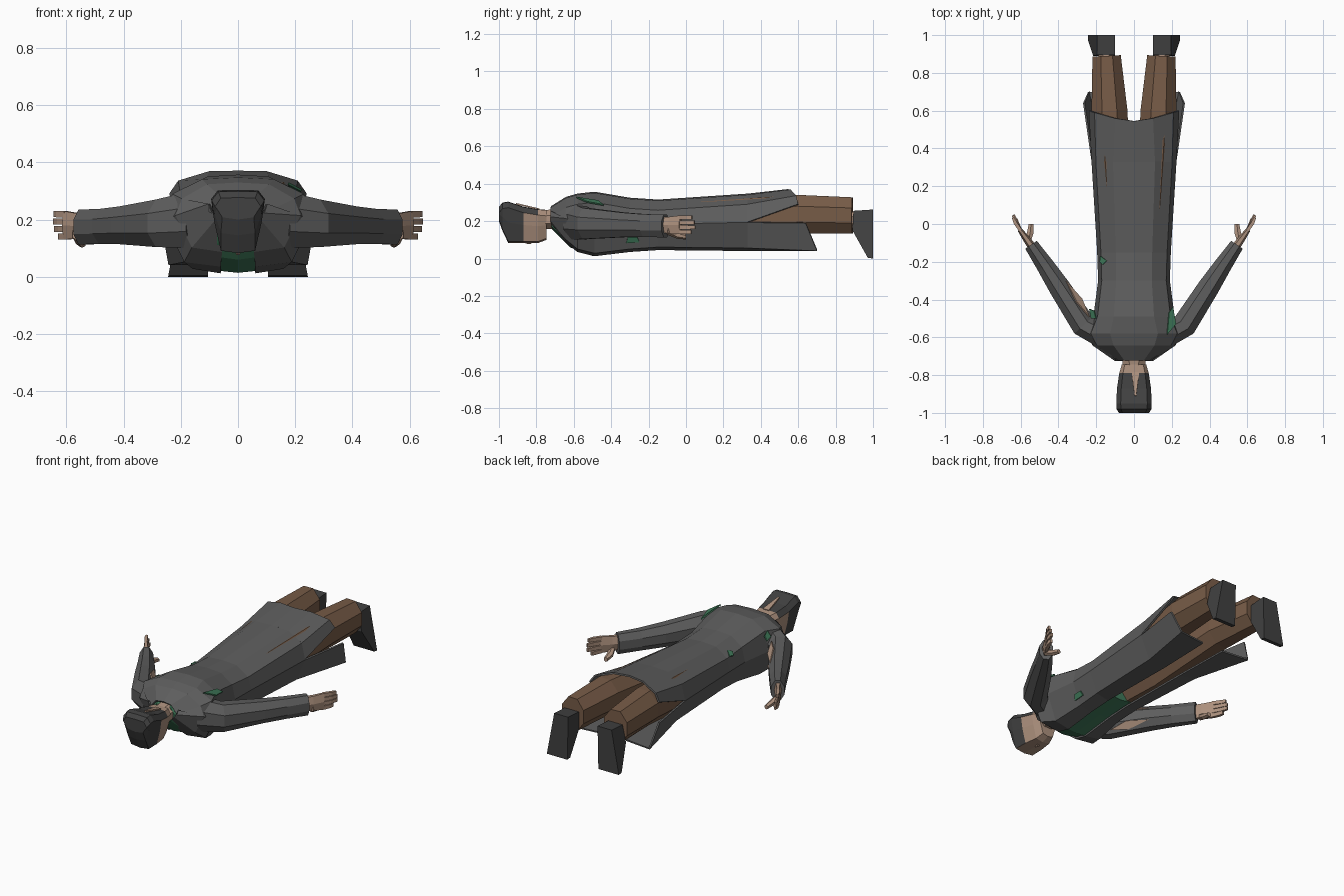
import bpy, bmesh
from mathutils import Vector
from math import cos, sin, tau

if "Cube" in bpy.data.objects:
    bpy.data.objects.remove(bpy.data.objects["Cube"])


def material(name, rgb):
    m = bpy.data.materials.new(name)
    m.use_nodes = True
    m.diffuse_color = (*rgb, 1)
    m.node_tree.nodes["Principled BSDF"].inputs["Base Color"].default_value = (*rgb, 1)
    return m


COAT = material("charcoal_cloth", (0.11, 0.11, 0.11))
BLACK = material("black_leather_and_hair", (0.052, 0.052, 0.052))
BROWN = material("brown_cloth", (0.187, 0.107, 0.064))
SKIN = material("skin", (0.42, 0.285, 0.21))
GREEN = material("green_cloth", (0.05, 0.19, 0.1))


def loft(name, rings, mats, closed=True, rule=None, thick=0):
    """Skin a row of equal-length rings; rule picks a material per face centre."""
    bm = bmesh.new()
    rows = [[bm.verts.new(p) for p in ring] for ring in rings]
    n = len(rows[0])
    for a, b in zip(rows, rows[1:]):
        for i in range(n if closed else n - 1):
            j = (i + 1) % n
            bm.faces.new((a[i], a[j], b[j], b[i]))
    if closed:
        bm.faces.new(rows[0])
        bm.faces.new(rows[-1])
    bmesh.ops.recalc_face_normals(bm, faces=bm.faces)
    if rule:
        for f in bm.faces:
            f.material_index = rule(f.calc_center_median())
    me = bpy.data.meshes.new(name)
    bm.to_mesh(me)
    bm.free()
    for m in mats:
        me.materials.append(m)
    ob = bpy.data.objects.new(name, me)
    bpy.context.collection.objects.link(ob)
    if thick:
        mod = ob.modifiers.new("cloth", "SOLIDIFY")
        mod.thickness, mod.offset = thick, 0
    return ob


def patch(name, a, b, c, d, mat):
    """Thin four-cornered plate lying on a surface."""
    loft(name, [(a, b), (d, c)], [mat], closed=False, thick=0.008)


def mirrored(half):
    """Half ring (front edge to back centre) plus its reflection."""
    return half + [(-x, y, z) for x, y, z in reversed(half) if x > 0]


def tube(name, stations, mat, sides=8, turn=0.5):
    """Upright elliptical rings (centre, half width, half height) across a path."""
    rings = []
    for i, (c, w, h) in enumerate(stations):
        a = Vector(stations[max(i - 1, 0)][0])
        b = Vector(stations[min(i + 1, len(stations) - 1)][0])
        d = b - a
        across = Vector((d.y, -d.x, 0)).normalized()
        k = 1 / cos(tau / sides / 2)
        rings.append([Vector(c) + across * w * k * cos(tau * (j + turn) / sides)
                      + Vector((0, 0, h * k * sin(tau * (j + turn) / sides)))
                      for j in range(sides)])
    return loft(name, rings, [mat])


# Long coat: y, half width, back height, front height, half opening
def coat_half(y, w, top, low, gap):
    mid = top * 0.4 + low * 0.6 + 0.03
    return [(gap, y, low), (w * 0.74, y, low + 0.015), (w, y, mid),
            (w * 0.9, y, top - 0.055), (w * 0.5, y, top - 0.006), (0, y, top)]


stations = [(-0.72, 0.1, 0.275, 0.19, 0.05), (-0.64, 0.215, 0.325, 0.09, 0.055),
            (-0.58, 0.25, 0.342, 0.04, 0.06), (-0.49, 0.21, 0.352, 0.017, 0.06),
            (-0.3, 0.185, 0.32, 0.04, 0.06), (-0.15, 0.19, 0.31, 0.05, 0.06),
            (0.33, 0.22, 0.342, 0.045, 0.06)]
rings = [coat_half(*s) for s in stations]
loft("coat_body", [mirrored(r) for r in rings], [COAT], closed=False, thick=0.01)

# Skirt of the coat, slit at both sides
split = rings[-1]
back_hem = [(0.235, 0.6, 0.29), (0.205, 0.59, 0.333), (0.1, 0.56, 0.364), (0, 0.545, 0.366)]
loft("coat_back_skirt", [mirrored(split[2:]), mirrored(back_hem)], [COAT],
     closed=False, thick=0.01)
front_hem = [(0.07, 0.68, 0.045), (0.24, 0.7, 0.045), (0.265, 0.64, 0.19)]
for side, s in (("left", 1), ("right", -1)):
    loft(side + "_coat_front_skirt",
         [[(s * x, y, z) for x, y, z in r] for r in (split[:3], front_hem)],
         [COAT], closed=False, thick=0.01)


# Shirt under the coat
def shirt_half(y, w, top, low):
    return [(0, y, low), (w * 0.6, y, low + 0.012), (w, y, low * 0.5 + top * 0.5),
            (w * 0.6, y, top), (0, y, top)]


loft("shirt", [mirrored(shirt_half(*s)) for s in (
    (-0.72, 0.08, 0.25, 0.16), (-0.62, 0.15, 0.3, 0.06), (-0.5, 0.19, 0.32, 0.014),
    (-0.3, 0.165, 0.29, 0.04), (-0.12, 0.165, 0.28, 0.06))], [GREEN])


# Head with hair over the crown and the back
def head_half(y, w, top, jaw, low):
    return [(0, y, low), (jaw, y, low + 0.008), ((w + jaw) / 2 + 0.006, y, (top + low) / 2),
            (w, y, top - 0.03), (w * 0.75, y, top), (0, y, top + 0.002)]


def hair_rule(c):
    return int(c.y < -0.94 or (c.z > 0.13 and c.y < -0.88) or (c.z > 0.245 and c.y < -0.8))


loft("head", [mirrored(head_half(*s)) for s in (
    (-1.0, 0.08, 0.275, 0.055, 0.2), (-0.98, 0.092, 0.297, 0.06, 0.145),
    (-0.95, 0.094, 0.302, 0.06, 0.083), (-0.87, 0.09, 0.275, 0.058, 0.083),
    (-0.79, 0.078, 0.262, 0.047, 0.083), (-0.745, 0.065, 0.258, 0.035, 0.1))],
     [SKIN, BLACK], rule=hair_rule)
tube("neck", [((0, -0.78, 0.205), 0.058, 0.05), ((0, -0.66, 0.215), 0.065, 0.055)], SKIN)
loft("nose", [[(-0.012, -0.825, 0.09), (0.012, -0.825, 0.09), (0, -0.88, 0.09)],
              [(-0.006, -0.828, 0.077), (0.006, -0.828, 0.077), (0, -0.845, 0.077)]], [SKIN])
patch("hair_parting", (-0.012, -0.785, 0.264), (0.028, -0.785, 0.264),
      (0.012, -0.91, 0.293), (0.002, -0.91, 0.293), SKIN)

for side, s in (("left", 1), ("right", -1)):
    # Sleeve
    tube(side + "_sleeve", [((s * x, y, z), w, h) for x, y, z, w, h in (
        (0.15, -0.6, 0.2, 0.065, 0.1), (0.267, -0.535, 0.187, 0.066, 0.083),
        (0.395, -0.335, 0.18, 0.057, 0.066), (0.47, -0.22, 0.176, 0.047, 0.061),
        (0.545, -0.11, 0.174, 0.037, 0.061))], COAT)

    # Hand: palm, four fingers and thumb
    tube(side + "_palm", [((s * 0.53, -0.135, 0.18), 0.02, 0.04),
                          ((s * 0.565, -0.085, 0.178), 0.017, 0.045),
                          ((s * 0.605, -0.03, 0.18), 0.011, 0.05)], SKIN, 6, 0)
    for i, reach in enumerate((0.85, 1.0, 1.05, 0.8)):
        z = 0.219 - 0.026 * i
        bend = 0.047 - 0.006 * i
        tube(side + "_finger", [((s * 0.6, -0.035, z), 0.009, 0.011),
                                ((s * (0.6 + bend * 0.6), 0.005, z), 0.009, 0.011),
                                ((s * (0.6 + bend * reach), -0.035 + 0.08 * reach, z),
                                 0.006, 0.01)], SKIN, 4)
    tube(side + "_thumb", [((s * 0.565, -0.1, 0.15), 0.014, 0.02),
                           ((s * 0.55, -0.05, 0.125), 0.017, 0.016),
                           ((s * 0.545, 0, 0.115), 0.012, 0.012)], SKIN, 6)

    # Trouser leg, ankle and boot
    tube(side + "_trouser_leg", [((s * x, y, z), w, h) for x, y, z, w, h in (
        (0.08, -0.2, 0.175, 0.085, 0.105), (0.1, 0.1, 0.19, 0.09, 0.115),
        (0.13, 0.6, 0.237, 0.095, 0.103), (0.145, 0.89, 0.23, 0.075, 0.097))], BROWN)
    tube(side + "_ankle", [((s * 0.148, 0.85, 0.205), 0.04, 0.045),
                           ((s * 0.148, 0.93, 0.205), 0.04, 0.045)], SKIN)
    outline = ((0.895, 0.255), (1.0, 0.262), (1.0, 0.0), (0.972, 0.004), (0.89, 0.15))
    loft(side + "_boot", [[(s * (x + (0.26 - z) * k), y, z) for y, z in outline]
                          for x, k in ((0.1, 0.02), (0.195, 0.19))], [BLACK])

# Shirt showing through at the armpits and the waist
patch("left_armpit_gap", (0.175, -0.585, 0.327), (0.222, -0.53, 0.302),
      (0.205, -0.44, 0.285), (0.185, -0.47, 0.308), GREEN)
patch("right_armpit_gap", (-0.2, -0.5, 0.3), (-0.225, -0.5, 0.27),
      (-0.235, -0.45, 0.265), (-0.21, -0.46, 0.285), GREEN)
patch("right_waist_gap", (-0.18, -0.2, 0.256), (-0.176, -0.17, 0.262),
      (-0.143, -0.195, 0.281), (-0.165, -0.215, 0.273), GREEN)
patch("left_waist_gap", (0.158, -0.32, 0.083), (0.17, -0.31, 0.115),
      (0.17, -0.26, 0.115), (0.158, -0.25, 0.088), GREEN)

# Bare arm showing along the inside of the right sleeve, above and below
for name, flip in (("right_sleeve_gap_upper", 1), ("right_sleeve_gap_lower", -1)):
    patch(name, *[(x, y, 0.183 + flip * h) for x, y, h in (
        (-0.238, -0.49, 0.066), (-0.276, -0.398, 0.033),
        (-0.36, -0.303, 0.036), (-0.306, -0.412, 0.07))], SKIN)
